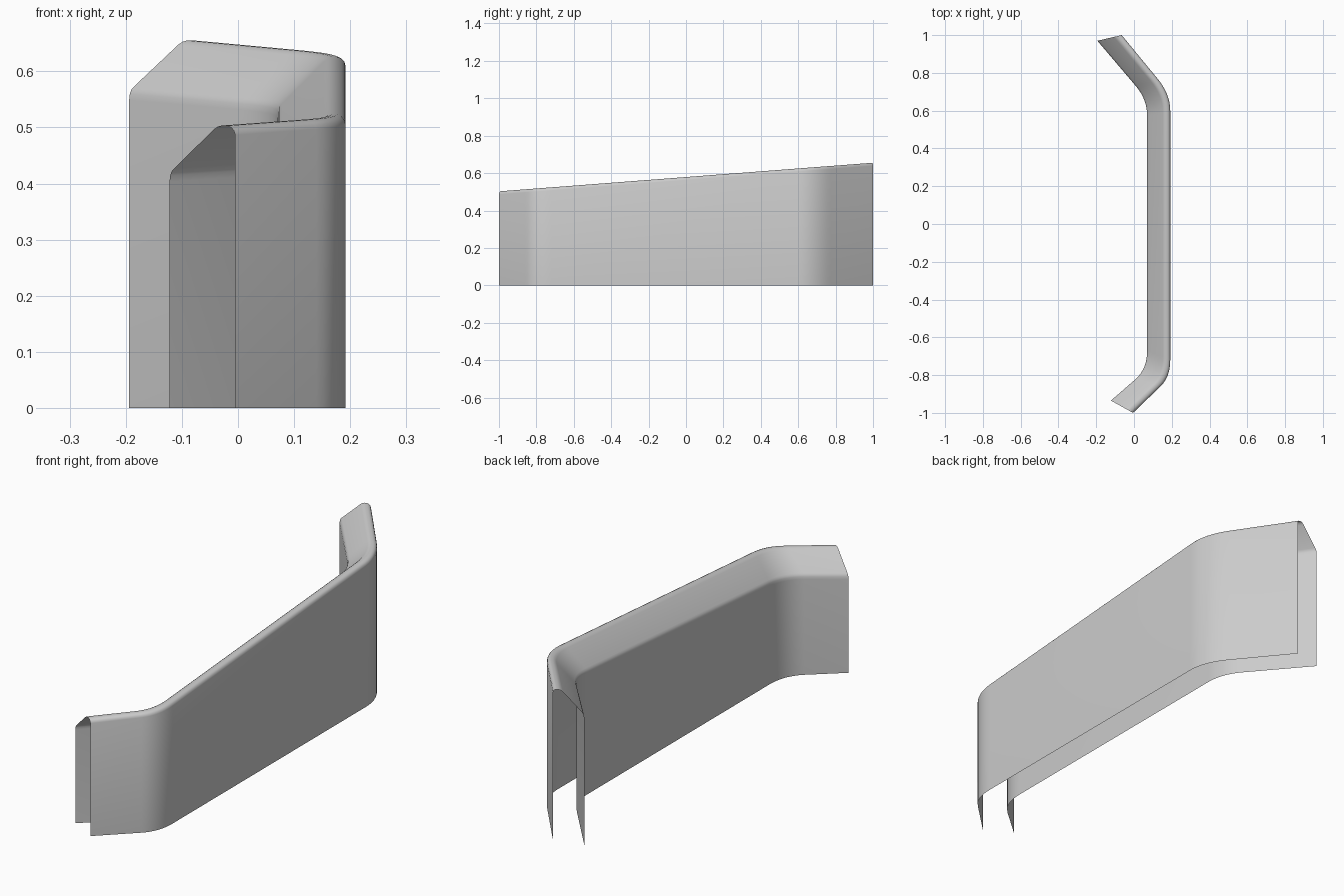
import bpy
import bmesh
from mathutils import Vector

cube = bpy.data.objects.get("Cube")
if cube:
    bpy.data.objects.remove(cube, do_unlink=True)

grey = bpy.data.materials.new("plain grey")
grey.use_nodes = True
grey.diffuse_color = (0.6, 0.6, 0.6, 1)
grey.node_tree.nodes["Principled BSDF"].inputs["Base Color"].default_value = (0.6, 0.6, 0.6, 1)

STEPS = 8


def rounded(start, corner, end):
    """Points of a softly rounded corner."""
    a, b, c = Vector(start), Vector(corner), Vector(end)
    ts = [i / STEPS for i in range(STEPS + 1)]
    return [a * (1 - t) ** 2 + b * 2 * t * (1 - t) + c * t * t for t in ts]


# Plan lines of the outer and inner walls, front to back
outer = ([Vector((-0.005, -1.0))]
         + rounded((0.14, -0.86), (0.192, -0.81), (0.192, -0.72))
         + rounded((0.192, 0.6), (0.192, 0.69), (0.12, 0.775))
         + [Vector((-0.065, 1.0))])
inner = ([Vector((-0.122, -0.935))]
         + rounded((0.01, -0.82), (0.07, -0.765), (0.07, -0.67))
         + rounded((0.07, 0.57), (0.07, 0.66), (0.01, 0.73))
         + [Vector((-0.194, 0.97))])

# Cap profile: position across the thickness, drop below the sloping top line
cap = [(0, 0.016), (0.02, 0.008), (0.06, 0.003), (0.12, 0), (0.2, 0),
       (0.26, 0.002), (0.32, 0.007), (0.93, 0.08), (0.97, 0.086),
       (0.99, 0.093), (1, 0.104)]

# Open shell: outer wall, bevelled cap and inner wall
bm = bmesh.new()
rows = []
for o, i in zip(outer, inner):
    row = [bm.verts.new((o.x, o.y, 0))]
    for t, drop in cap:
        p = o.lerp(i, t)
        row.append(bm.verts.new((p.x, p.y, 0.579 + 0.0765 * p.y - drop)))
    row.append(bm.verts.new((i.x, i.y, 0)))
    rows.append(row)
for r, s in zip(rows, rows[1:]):
    for k in range(len(r) - 1):
        bm.faces.new((r[k], s[k], s[k + 1], r[k + 1]))

mesh = bpy.data.meshes.new("angled_panel")
bm.to_mesh(mesh)
bm.free()
mesh.materials.append(grey)
panel = bpy.data.objects.new("angled_panel", mesh)
bpy.context.collection.objects.link(panel)
bpy.context.view_layer.objects.active = panel
panel.select_set(True)
bpy.ops.object.shade_smooth_by_angle(angle=0.7)
